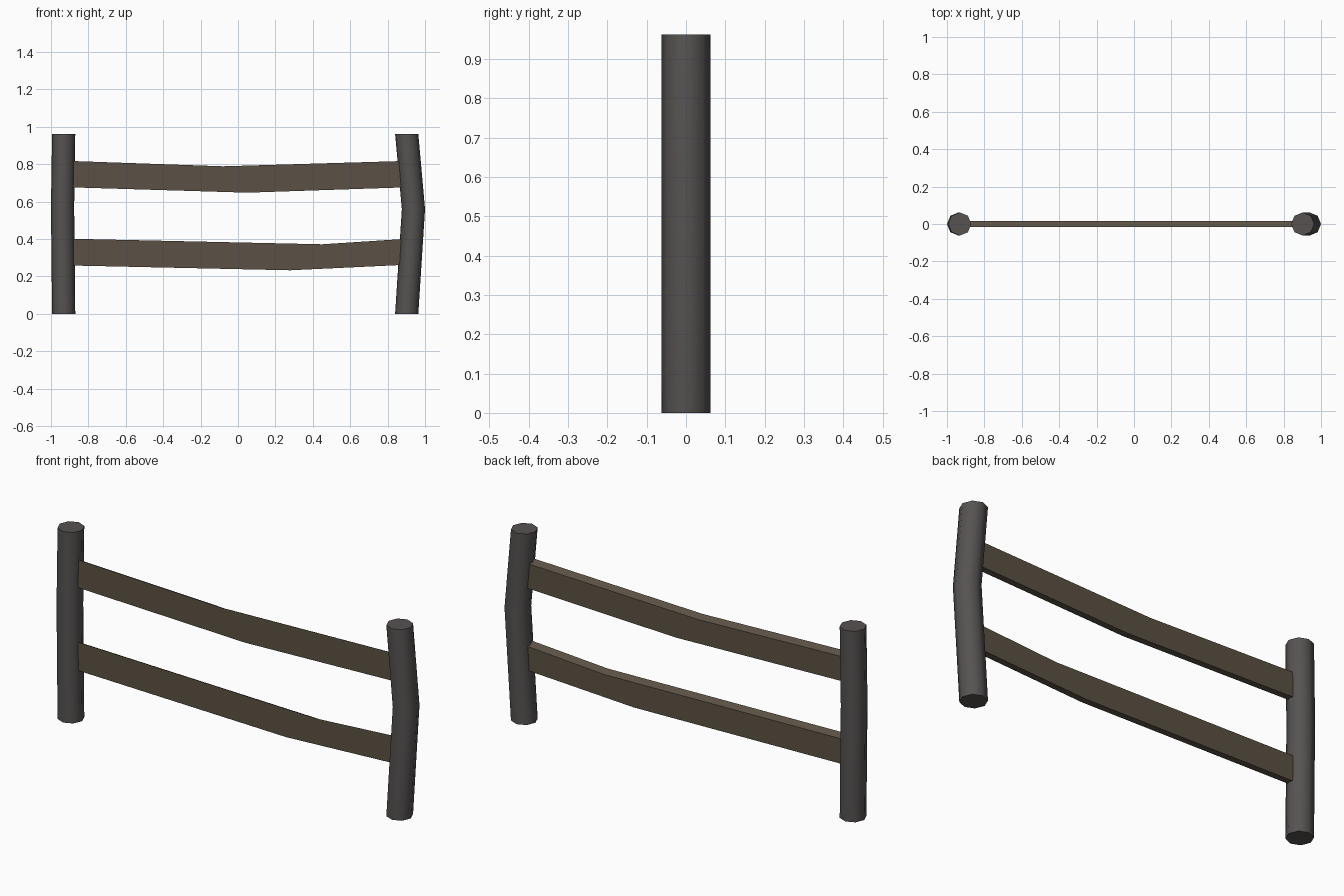
import bpy, bmesh
from math import cos, sin, pi, radians

if "Cube" in bpy.data.objects:
    bpy.data.objects.remove(bpy.data.objects["Cube"])


def material(name, rgb):
    m = bpy.data.materials.new(name)
    m.diffuse_color = (*rgb, 1)
    m.use_nodes = True
    m.node_tree.nodes["Principled BSDF"].inputs["Base Color"].default_value = m.diffuse_color
    return m


POST = material("dark_post_wood", (0.092, 0.085, 0.083))
RAIL = material("brown_rail_wood", (0.105, 0.083, 0.058))


def loft(name, rings, mat):
    """Closed skin through a list of equally sized point rings."""
    bm = bmesh.new()
    loops = [[bm.verts.new(p) for p in ring] for ring in rings]
    n = len(loops[0])
    for a, b in zip(loops, loops[1:]):
        for i in range(n):
            j = (i + 1) % n
            bm.faces.new((a[i], a[j], b[j], b[i]))
    bm.faces.new(loops[0][::-1])
    bm.faces.new(loops[-1])
    bmesh.ops.recalc_face_normals(bm, faces=bm.faces)
    mesh = bpy.data.meshes.new(name)
    bm.to_mesh(mesh)
    bm.free()
    mesh.materials.append(mat)
    obj = bpy.data.objects.new(name, mesh)
    bpy.context.collection.objects.link(obj)
    return obj


def post(name, x_end, x_mid, z_mid, r=0.062, height=0.963):
    # eight-sided post with a bend part way up
    path = [(x_end, 0), (x_mid, z_mid), (x_end, height)]
    rings = [[(x + r * cos(i * pi / 4), r * sin(i * pi / 4), z) for i in range(8)]
             for x, z in path]
    obj = loft(name, rings, POST)
    bpy.context.view_layer.objects.active = obj
    obj.select_set(True)
    bpy.ops.object.shade_smooth_by_angle(angle=radians(50))
    obj.select_set(False)


def rail(name, top, bottom, t=0.016, drop=0.017):
    # sagging plank whose top edge slopes down to the back
    rings = [[(xb, -t, zb), (xt, -t, zt), (xt, t, zt - drop), (xb, t, zb)]
             for (xt, zt), (xb, zb) in zip(top, bottom)]
    loft(name, rings, RAIL)


# posts
post("left_post", -0.932, -0.938, 0.57)
post("right_post", 0.902, 0.938, 0.56)

# rails
rail("upper_rail",
     [(-0.91, 0.818), (-0.08, 0.789), (0.91, 0.818)],
     [(-0.91, 0.677), (0.05, 0.648), (0.91, 0.677)])
rail("lower_rail",
     [(-0.91, 0.402), (0.45, 0.372), (0.91, 0.402)],
     [(-0.91, 0.259), (0.28, 0.233), (0.91, 0.263)])
